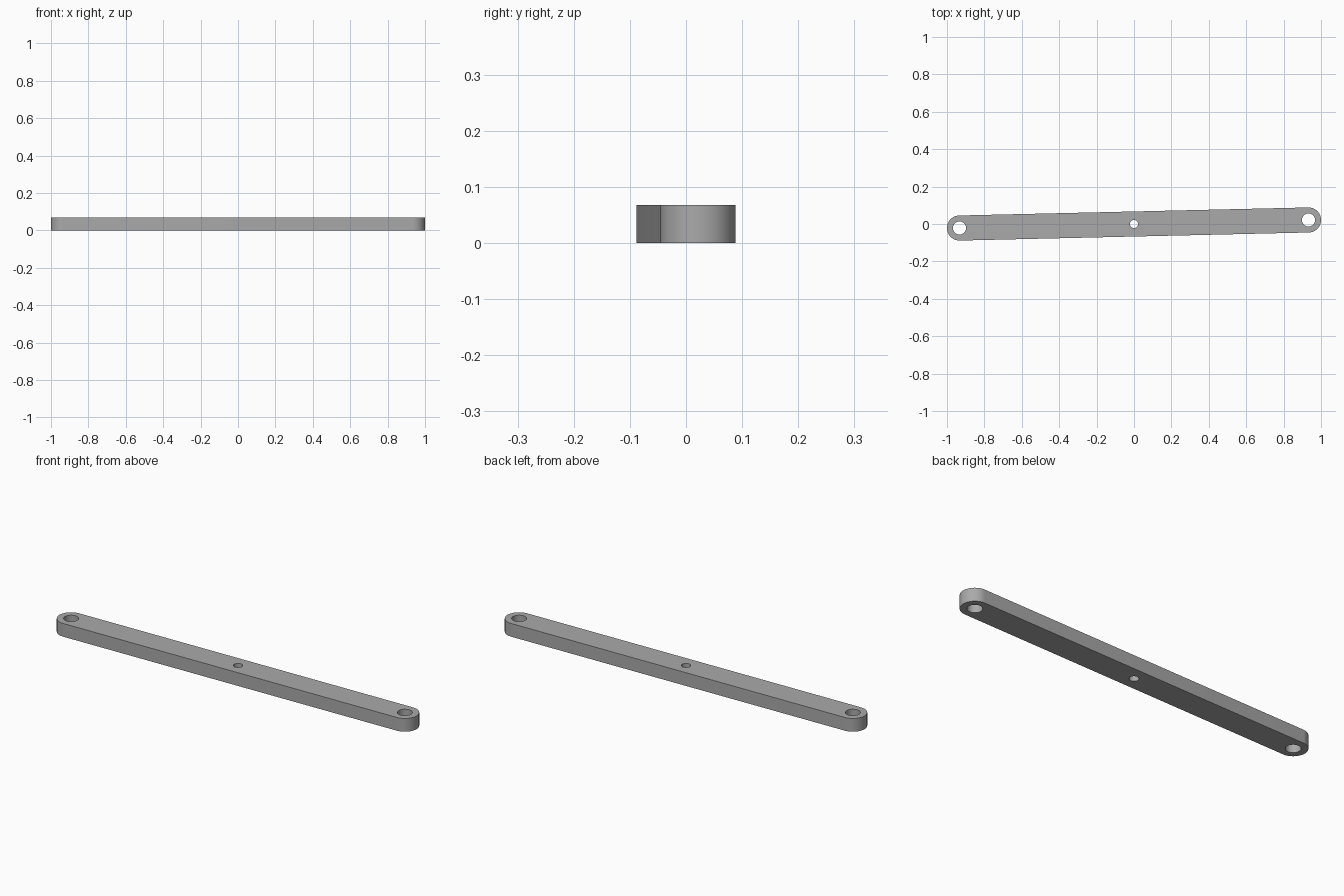
import bpy, bmesh
from math import sin, cos, pi, atan2, hypot, radians
from mathutils import Vector

cube = bpy.data.objects.get("Cube")
if cube:
    bpy.data.objects.remove(cube, do_unlink=True)

END = Vector((0.933, 0.0215, 0))   # centre of the rounded end on +x
RADIUS = 0.067
HEIGHT = 0.068
END_HOLE, MID_HOLE = 0.035, 0.022
TILT = atan2(END.y, END.x)

grey = bpy.data.materials.new("grey")
grey.use_nodes = True
colour = (0.4, 0.4, 0.4, 1)
grey.diffuse_color = colour
grey.node_tree.nodes["Principled BSDF"].inputs["Base Color"].default_value = colour


def arc(centre, radius, start, sweep, steps):
    return [centre + radius * Vector((cos(start + sweep * i / steps),
                                      sin(start + sweep * i / steps), 0))
            for i in range(steps + 1)]


def add_loop(bm, points):
    verts = [bm.verts.new(p) for p in points]
    for a, b in zip(verts, verts[1:] + verts[:1]):
        bm.edges.new((a, b))


bm = bmesh.new()
# Rounded bar outline
add_loop(bm, arc(END, RADIUS, TILT - pi / 2, pi, 32)
         + arc(-END, RADIUS, TILT + pi / 2, pi, 32))
# Two pivot holes and a small centre hole
for centre, radius in ((END, END_HOLE), (-END, END_HOLE), (Vector(), MID_HOLE)):
    add_loop(bm, arc(centre, radius, 0, 2 * pi, 48)[:-1])

# Fill between the outline and the holes, then raise to full thickness
bmesh.ops.triangle_fill(bm, edges=bm.edges[:], use_beauty=True, normal=(0, 0, 1))
raised = bmesh.ops.extrude_face_region(bm, geom=bm.faces[:], use_keep_orig=True)
top = [v for v in raised["geom"] if isinstance(v, bmesh.types.BMVert)]
bmesh.ops.translate(bm, verts=top, vec=(0, 0, HEIGHT))
bmesh.ops.recalc_face_normals(bm, faces=bm.faces[:])

mesh = bpy.data.meshes.new("link_bar")
bm.to_mesh(mesh)
bm.free()
mesh.materials.append(grey)
bar = bpy.data.objects.new("link_bar", mesh)
bpy.context.collection.objects.link(bar)

bpy.ops.object.select_all(action="DESELECT")
bar.select_set(True)
bpy.context.view_layer.objects.active = bar
bpy.ops.object.shade_smooth_by_angle(angle=radians(30))
